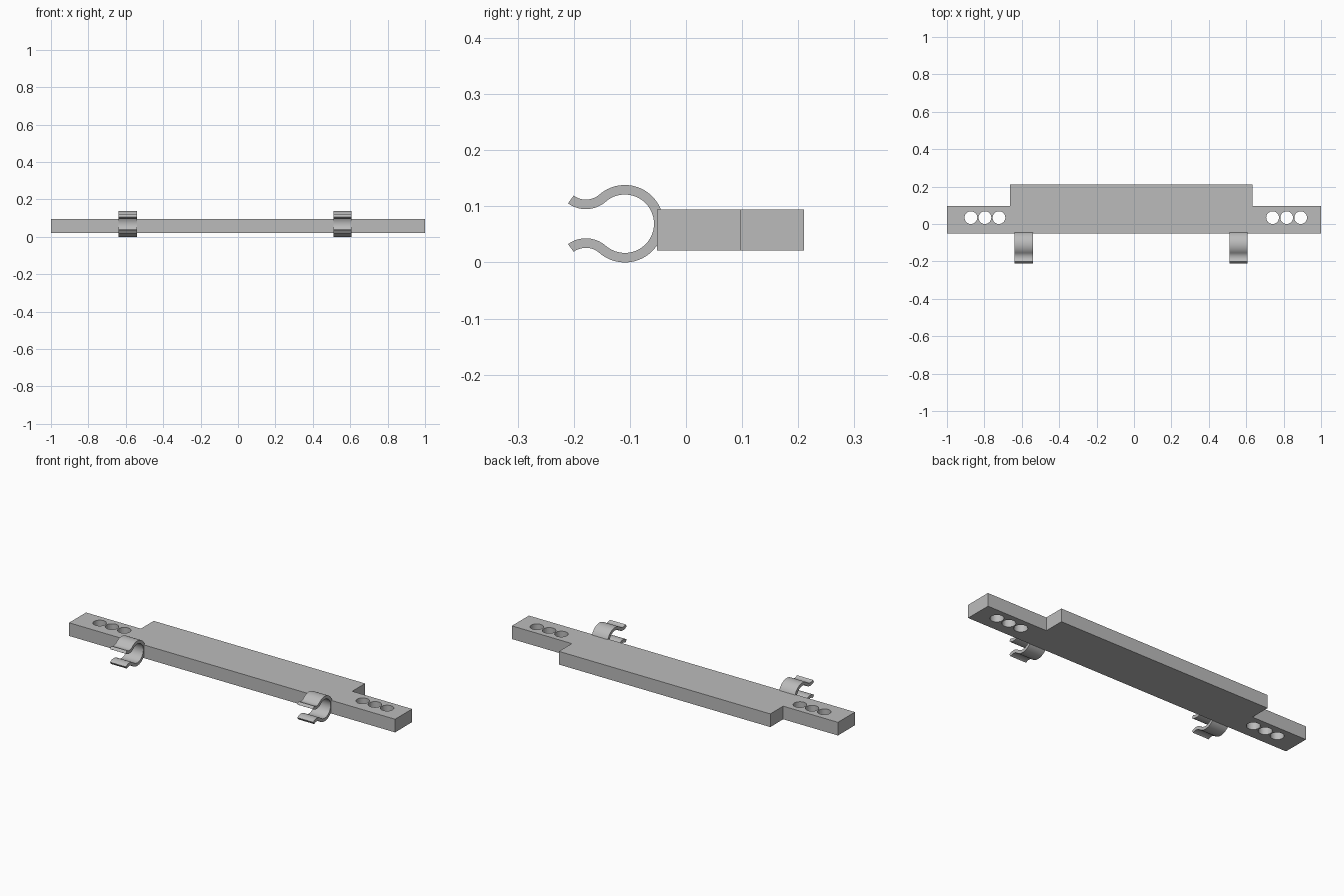
import bpy, bmesh
from math import cos, sin, radians
from mathutils import Vector

cube = bpy.data.objects.get("Cube")
if cube:
    bpy.data.objects.remove(cube, do_unlink=True)

# Single grey plastic
grey = bpy.data.materials.new("grey_plastic")
grey.use_nodes = True
colour = (0.5, 0.5, 0.5, 1)
grey.diffuse_color = colour
grey.node_tree.nodes["Principled BSDF"].inputs["Base Color"].default_value = colour


def prism(name, outline, offset):
    """Extrude a closed outline of 3D points along an offset."""
    bm = bmesh.new()
    face = bm.faces.new([bm.verts.new(p) for p in outline])
    grown = bmesh.ops.extrude_face_region(bm, geom=[face])["geom"]
    bmesh.ops.translate(bm, vec=Vector(offset),
                        verts=[v for v in grown if isinstance(v, bmesh.types.BMVert)])
    bmesh.ops.recalc_face_normals(bm, faces=bm.faces)
    mesh = bpy.data.meshes.new(name)
    bm.to_mesh(mesh)
    bm.free()
    mesh.materials.append(grey)
    obj = bpy.data.objects.new(name, mesh)
    bpy.context.collection.objects.link(obj)
    return obj


def smooth(obj):
    bpy.ops.object.select_all(action="DESELECT")
    obj.select_set(True)
    bpy.context.view_layer.objects.active = obj
    bpy.ops.object.shade_smooth_by_angle(angle=radians(30))


def arc(cy, cz, r, start, end, steps):
    angles = [radians(start + (end - start) * i / steps) for i in range(steps + 1)]
    return [(cy + r * cos(a), cz + r * sin(a)) for a in angles]


# Bar: wide middle with a narrower arm at each end
BOTTOM, TOP = 0.021, 0.094
FRONT, ARM_BACK, BACK = -0.052, 0.097, 0.21
plan = [(-1, FRONT), (1, FRONT), (1, ARM_BACK), (0.633, ARM_BACK),
        (0.633, BACK), (-0.664, BACK), (-0.664, ARM_BACK), (-1, ARM_BACK)]
bar = prism("bar", [(x, y, BOTTOM) for x, y in plan], (0, 0, TOP - BOTTOM))

# Three round holes through each arm
bm = bmesh.new()
for first in (-0.872, 0.741):
    for i in range(3):
        ring = bmesh.ops.create_cone(bm, cap_ends=True, segments=40,
                                     radius1=0.034, radius2=0.034, depth=0.3)
        bmesh.ops.translate(bm, verts=ring["verts"],
                            vec=(first + i * 0.075, 0.034, 0.06))
cutter_mesh = bpy.data.meshes.new("hole_cutters")
bm.to_mesh(cutter_mesh)
bm.free()
cutter_mesh.materials.append(grey)
cutters = bpy.data.objects.new("hole_cutters", cutter_mesh)
cutters.hide_render = True
bpy.context.collection.objects.link(cutters)
smooth(bar)
cut = bar.modifiers.new("holes", "BOOLEAN")
cut.operation = "DIFFERENCE"
cut.solver = "EXACT"
cut.object = cutters
bpy.ops.object.modifier_apply(modifier=cut.name)
bpy.data.objects.remove(cutters, do_unlink=True)
smooth(bar)

# Clip profile: open ring running into flared lips, mirrored about its axis
CY, CZ, RING, LIP, HALF = -0.109, 0.069, 0.0605, 0.0455, 0.0085
JOIN = 131
lip_y = CY + (RING + LIP) * cos(radians(JOIN))
lip_z = CZ + (RING + LIP) * sin(radians(JOIN))


def upper_side(shift):
    ring = arc(CY, CZ, RING + shift, 0, JOIN, 28)
    lip = arc(lip_y, lip_z, LIP - shift, JOIN + 180, 234, 16)
    return ring + lip[1:]


def full_side(shift):
    upper = upper_side(shift)
    lower = [(y, 2 * CZ - z) for y, z in upper[:0:-1]]
    return lower + upper


profile = full_side(HALF) + full_side(-HALF)[::-1]

# Two clips along the front edge
for name, x in (("right_clip", -0.638), ("left_clip", 0.511)):
    clip = prism(name, [(x, y, z) for y, z in profile], (0.097, 0, 0))
    smooth(clip)
